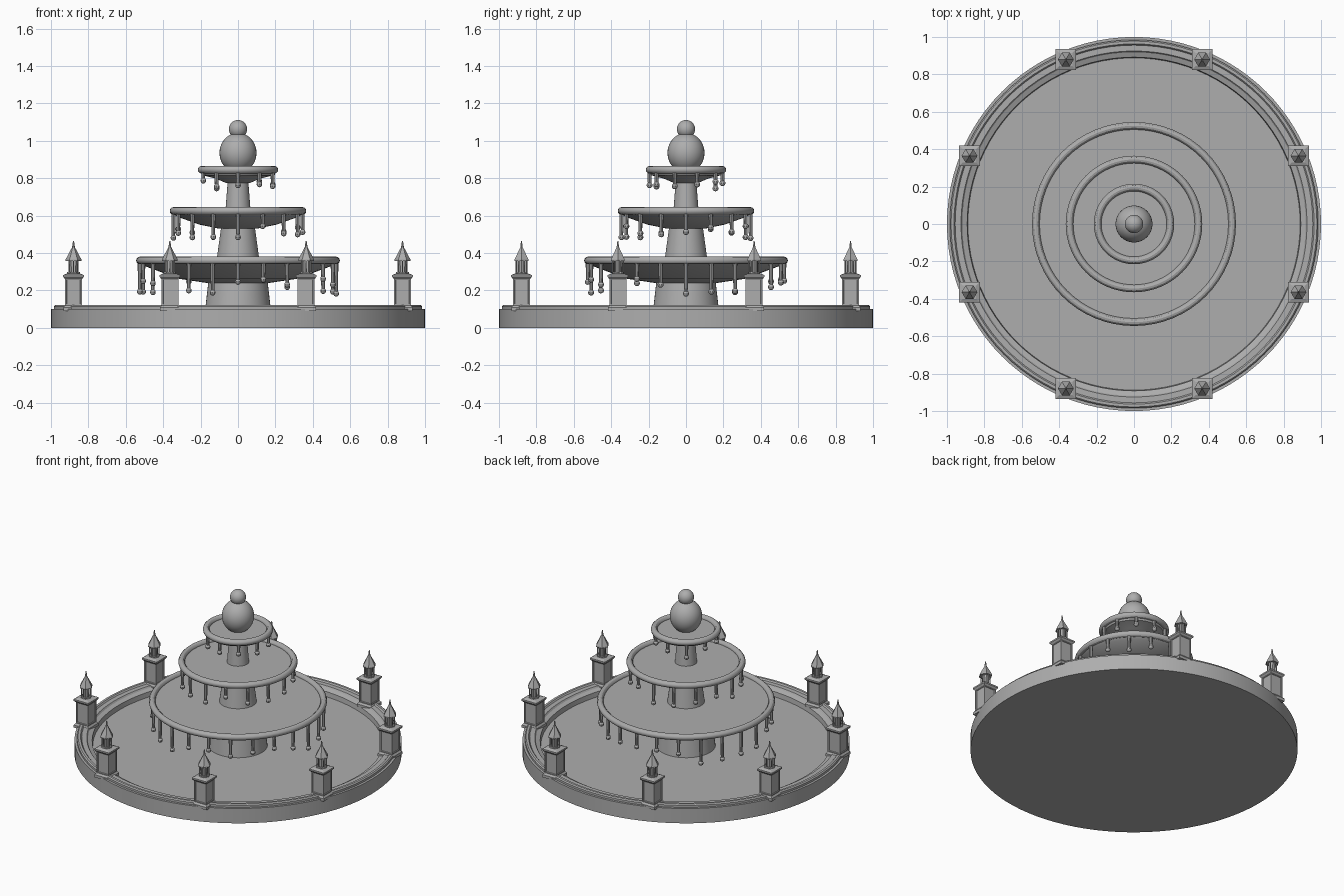
import bpy, bmesh, math, random
from mathutils import Matrix, Vector

random.seed(4)
cube = bpy.data.objects.get("Cube")
if cube:
    bpy.data.objects.remove(cube, do_unlink=True)

stone = bpy.data.materials.new("grey stone")
stone.use_nodes = True
GREY = (0.42, 0.42, 0.42, 1)
stone.diffuse_color = GREY
stone.node_tree.nodes["Principled BSDF"].inputs["Base Color"].default_value = GREY


def finish(bm, name, smooth=True):
    """Turn a bmesh into a named stone object."""
    bmesh.ops.recalc_face_normals(bm, faces=bm.faces)
    mesh = bpy.data.meshes.new(name)
    bm.to_mesh(mesh)
    bm.free()
    mesh.materials.append(stone)
    obj = bpy.data.objects.new(name, mesh)
    bpy.context.collection.objects.link(obj)
    if smooth:
        bpy.ops.object.select_all(action="DESELECT")
        obj.select_set(True)
        bpy.context.view_layer.objects.active = obj
        bpy.ops.object.shade_smooth_by_angle(angle=math.radians(30))
    return obj


def lathe(name, profile, steps=64):
    """Spin a (radius, height) profile around the z axis."""
    bm = bmesh.new()
    verts = [bm.verts.new((r, 0, z)) for r, z in profile]
    edges = [bm.edges.new(pair) for pair in zip(verts, verts[1:])]
    bmesh.ops.spin(bm, geom=verts + edges, cent=(0, 0, 0), axis=(0, 0, 1),
                   angle=math.tau, steps=steps)
    bmesh.ops.remove_doubles(bm, verts=bm.verts, dist=1e-5)
    return finish(bm, name)


def ball(bm, centre, radius, stretch=1, u=10, v=7):
    m = Matrix.Translation(centre) @ Matrix.Diagonal((1, 1, stretch, 1))
    bmesh.ops.create_uvsphere(bm, u_segments=u, v_segments=v, radius=radius, matrix=m)


def cone(bm, x, y, low, high, r_low, r_high, sides=8, turn=0):
    m = Matrix.Translation((x, y, (low + high) / 2)) @ Matrix.Rotation(turn, 4, "Z")
    bmesh.ops.create_cone(bm, cap_ends=True, segments=sides, radius1=r_low,
                          radius2=r_high, depth=high - low, matrix=m)


def square(bm, x, y, low, high, half_low, half_high):
    root = math.sqrt(2)
    cone(bm, x, y, low, high, half_low * root, half_high * root, 4, math.pi / 4)


# Wide basin with a moulded rim and flat water
lathe("basin", [(0, 0), (1, 0), (1, .1), (.985, .1), (.985, .114), (.978, .121),
                (.963, .121), (.956, .112), (.925, .112), (.918, .102),
                (.892, .092), (.888, .06), (0, .06)], 96)

# Three tiers: tapered column, shallow bowl, round lip and hanging drips
tiers = [
    # name, lip radius, lip height, bowl foot, column bottom, radii, drips, longest
    ("lower", .525, .36, .24, .06, (.18, .158), 24, .185),
    ("middle", .345, .625, .53, .35, (.116, .09), 16, .15),
    ("upper", .195, .845, .775, .615, (.068, .055), 10, .11),
]
for name, lip, z, foot, base, (r0, r1), count, longest in tiers:
    lathe(name + "_column", [(0, base), (r0, base), (r1, foot + .01), (0, foot + .01)], 48)
    lathe(name + "_bowl", [(0, foot), (r1 + .01, foot), (lip * .6, foot + .022),
                           (lip * .95, z - .03), (lip, z - .015), (lip, z), (0, z)])
    ring = [(lip + .02 * math.cos(a), z + .02 * math.sin(a))
            for a in (i * math.tau / 12 for i in range(13))]
    lathe(name + "_lip", ring)
    bm = bmesh.new()
    for i in range(count):
        a = i * math.tau / count - math.pi / 2
        x, y = lip * math.cos(a), lip * math.sin(a)
        end = z - longest * random.uniform(.5, 1)
        cone(bm, x, y, end, z, .009, .012)
        ball(bm, (x, y, end), .016)
    finish(bm, name + "_drips")

# Finial: egg with a small ball on top
bm = bmesh.new()
ball(bm, (0, 0, .935), .099, 1.08, 32, 20)
finish(bm, "finial_egg")
bm = bmesh.new()
ball(bm, (0, 0, 1.062), .049, 1, 24, 16)
finish(bm, "finial_ball")

# Eight square pillars with panels, each carrying a six sided lantern
for i in range(8):
    a = math.radians(22.5 + 45 * i)
    x, y = .952 * math.cos(a), .952 * math.sin(a)

    bm = bmesh.new()
    square(bm, x, y, .118, .265, .045, .045)
    sides = [f for f in bm.faces if abs(f.normal.z) < .5]
    bmesh.ops.inset_individual(bm, faces=sides, thickness=.012)
    bmesh.ops.inset_individual(bm, faces=sides, thickness=.003, depth=-.004)
    square(bm, x, y, .09, .108, .054, .054)
    square(bm, x, y, .108, .12, .054, .045)
    square(bm, x, y, .26, .272, .045, .055)
    square(bm, x, y, .272, .282, .055, .055)
    square(bm, x, y, .282, .29, .055, .036)
    finish(bm, f"pillar_{i + 1}", smooth=False)

    bm = bmesh.new()
    cone(bm, x, y, .288, .298, .034, .034, 6, math.pi / 6)
    cone(bm, x, y, .29, .365, .023, .025, 6, math.pi / 6)
    for k in range(6):
        b = k * math.tau / 6 + math.pi / 6
        cone(bm, x + .028 * math.cos(b), y + .028 * math.sin(b), .29, .365, .004, .004, 6)
    cone(bm, x, y, .358, .366, .042, .042, 6, math.pi / 6)
    cone(bm, x, y, .366, .43, .042, .008, 6, math.pi / 6)
    cone(bm, x, y, .428, .464, .008, .003, 6, math.pi / 6)
    finish(bm, f"lantern_{i + 1}", smooth=False)
